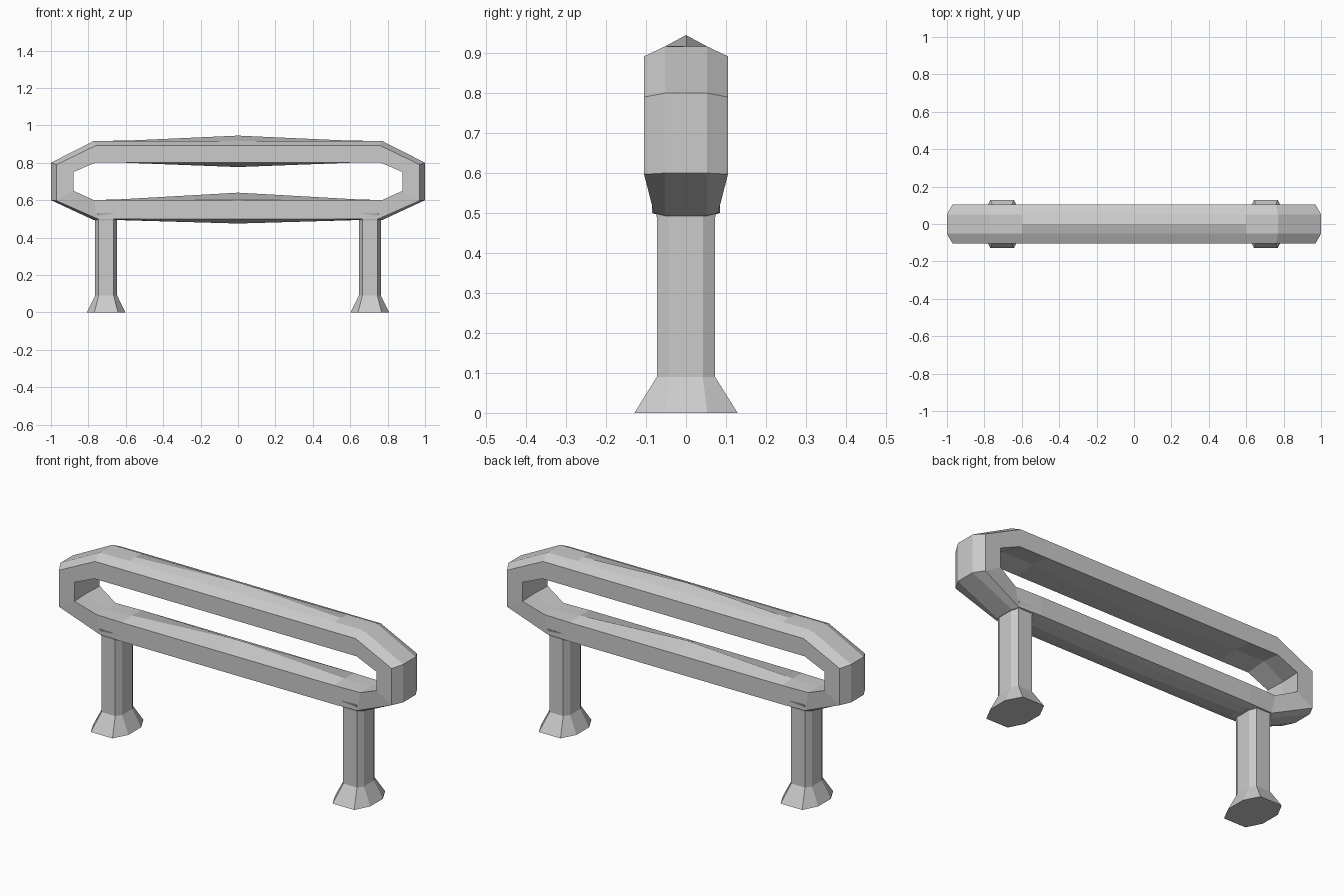
import bpy, bmesh

if "Cube" in bpy.data.objects:
    bpy.data.objects.remove(bpy.data.objects["Cube"])


def finish(bm, name):
    """Turn a right-hand half into a flat-shaded object mirrored across x = 0."""
    bmesh.ops.recalc_face_normals(bm, faces=bm.faces)
    mesh = bpy.data.meshes.new(name)
    bm.to_mesh(mesh)
    bm.free()
    obj = bpy.data.objects.new(name, mesh)
    bpy.context.collection.objects.link(obj)
    mod = obj.modifiers.new("mirror", 'MIRROR')
    mod.use_clip = True
    return obj


def loft(bm, loops, caps):
    """Bridge successive closed point loops."""
    rows = [[bm.verts.new(p) for p in loop] for loop in loops]
    n = len(rows[0])
    for a, b in zip(rows, rows[1:]):
        for i in range(n):
            j = (i + 1) % n
            bm.faces.new((a[i], a[j], b[j], b[i]))
    if caps:
        bm.faces.new(rows[0])
        bm.faces.new(rows[-1])


# Rail loop: half width, then (x, z) of outer edge, outer strip, outer ridge,
# inner edge and inner ridge, from top centre round to bottom centre
stations = [
    (.105, (0, .892), (0, .917), (0, .945), (0, .80), (0, .777)),
    (.105, (.6, .892), (.6, .917), (.6, .918), (.6, .80), (.6, .815)),
    (.105, (.76, .892), (.77, .917), (.77, .917), (.765, .80), (.77, .815)),
    (.105, (.97, .79), (1, .80), (1, .80), (.88, .75), (.885, .75)),
    (.105, (.97, .597), (1, .60), (1, .60), (.88, .65), (.885, .65)),
    (.08, (.75, .50), (.77, .493), (.77, .493), (.77, .60), (.77, .60)),
    (.085, (.62, .50), (.62, .494), (.62, .493), (.62, .60), (.62, .605)),
    (.085, (0, .50), (0, .49), (0, .475), (0, .60), (0, .64)),
]


def section(w, edge, strip, ridge, inner, inner_ridge):
    ring = [(edge, -w), (strip, -.052), (ridge, 0), (strip, .052),
            (edge, w), (inner, w), (inner_ridge, 0), (inner, -w)]
    return [(p[0], y, p[1]) for p, y in ring]


bm = bmesh.new()
loft(bm, [section(*s) for s in stations], False)
finish(bm, "rail_loop")


# Legs: eight-sided posts with flared feet
def octagon(z, hx, hy, cx, cy, x0=.705):
    pts = [(-cx, -hy), (cx, -hy), (hx, -cy), (hx, cy),
           (cx, hy), (-cx, hy), (-hx, cy), (-hx, -cy)]
    return [(x0 + x, y, z) for x, y in pts]


bm = bmesh.new()
loft(bm, [octagon(0, .103, .129, .063, .053),
          octagon(.09, .059, .073, .04, .042),
          octagon(.49, .059, .073, .04, .042),
          octagon(.53, .062, .084, .045, .045)], True)
finish(bm, "legs")
